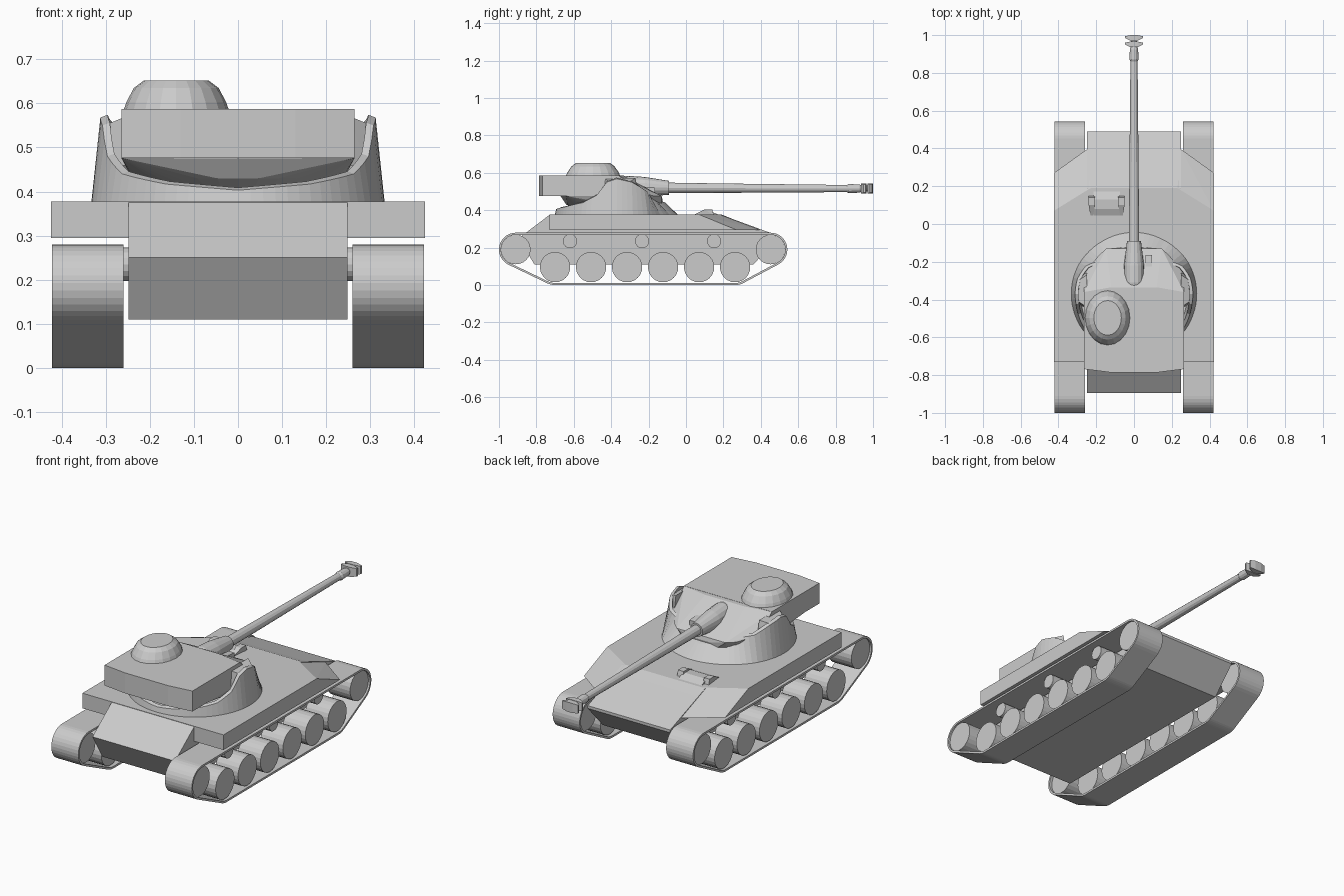
import bpy, bmesh
from math import sin, cos, radians, pi

if "Cube" in bpy.data.objects:
    bpy.data.objects.remove(bpy.data.objects["Cube"])


def finish(name, bm):
    bmesh.ops.recalc_face_normals(bm, faces=bm.faces)
    me = bpy.data.meshes.new(name)
    bm.to_mesh(me)
    bm.free()
    ob = bpy.data.objects.new(name, me)
    bpy.context.collection.objects.link(ob)
    return ob


def loft(name, rings, closed=False):
    """Skin a list of equal-length point rings; closed joins last to first."""
    bm = bmesh.new()
    rows = [[bm.verts.new(p) for p in r] for r in rings]
    n = len(rows[0])
    for a, b in zip(rows, rows[1:] + rows[:1] if closed else rows[1:]):
        for i in range(n):
            j = (i + 1) % n
            bm.faces.new((a[i], a[j], b[j], b[i]))
    if not closed:
        bm.faces.new(rows[0])
        bm.faces.new(rows[-1])
    return finish(name, bm)


def prism(name, profile, x0, x1):
    """Extrude a (y, z) profile along x."""
    return loft(name, [[(x, y, z) for y, z in profile] for x in (x0, x1)])


def hull(name, pts):
    bm = bmesh.new()
    for p in pts:
        bm.verts.new(p)
    res = bmesh.ops.convex_hull(bm, input=bm.verts)
    junk = {g for g in res["geom_interior"] + res["geom_unused"]
            if isinstance(g, bmesh.types.BMVert)}
    bmesh.ops.delete(bm, geom=list(junk), context='VERTS')
    bmesh.ops.dissolve_limit(bm, angle_limit=radians(1), verts=bm.verts, edges=bm.edges)
    return finish(name, bm)


def both(pts):
    return [(s * x, y, z) for x, y, z in pts for s in (1, -1)]


def arc(cy, cz, r, a0, a1, n):
    return [(cy + r * cos(radians(a0 + (a1 - a0) * i / n)),
             cz + r * sin(radians(a0 + (a1 - a0) * i / n))) for i in range(n + 1)]


def wheel(name, s, y, z, r, x0, x1, n=24):
    prism(name, arc(y, z, r, 0, 360, n)[:-1], s * x0, s * x1)


def ellipse(cx, cy, z, rx, ry, n=24):
    return [(cx + rx * cos(2 * pi * i / n), cy + ry * sin(2 * pi * i / n), z) for i in range(n)]


def tube(name, stations, n=12):
    """Round bar along y from (y, z centre, radius) stations."""
    loft(name, [[(r * cos(2 * pi * i / n), y, z + r * sin(2 * pi * i / n)) for i in range(n)]
                for y, z, r in stations])


# Hull tub and side sponsons
prism("hull", [(-.73, .375), (-.895, .25), (-.81, .11), (.36, .11), (.49, .25),
               (.49, .265), (.19, .375)], -.248, .248)
hull("sponsons", both([(.424, -.73, .377), (.424, .07, .377), (.23, .19, .377),
                       (.424, -.73, .295), (.424, .27, .295), (.25, .395, .295)]))

# Tracks, road wheels, end wheels and return rollers
ROAD = [-.70 + .1925 * i for i in range(6)]


def track_loop(t):
    return (arc(-.91, .19, .09 - t, 90, 244, 14) + arc(ROAD[0], .096, .096 - t, 244, 270, 4)
            + arc(ROAD[-1], .096, .096 - t, 270, 296, 4) + arc(.452, .19, .09 - t, 296, 450, 14))


for s, side in ((1, "right"), (-1, "left")):
    loft("track_" + side,
         [[(s * x, y, z) for y, z in track_loop(t)]
          for x, t in ((.26, 0), (.422, 0), (.422, .011), (.26, .011))], closed=True)
    for y in ROAD:
        wheel("road_wheel_" + side, s, y, .096, .081, .275, .412)
    for y in (-.91, .452):
        wheel("end_wheel_" + side, s, y, .19, .079, .275, .412)
    for y in (-.62, -.235, .15):
        wheel("return_roller_" + side, s, y, .235, .038, .24, .38, 16)

# Driver hatch with side periscopes
prism("driver_hatch", [(.03, .37), (.08, .392), (.13, .395), (.19, .37)], -.215, -.075)
for x in (-.22, -.07):
    d = .02 if x > -.1 else -.02
    hull("periscope", [(x, .03, .37), (x + d * .4, .03, .37), (x - d * .7, .15, .37),
                       (x + d, .15, .37), (x - d * .7, .10, .405), (x + d, .10, .405),
                       (x - d * .7, .14, .405), (x + d, .14, .405)])

# Lower turret: cone ring with raised side horns (angle from gun, radius, height)
RIM = [(0, .26, .44), (30, .24, .455), (45, .247, .485), (60, .295, .51), (75, .31, .55),
       (90, .312, .568), (100, .312, .55), (110, .315, .48), (125, .32, .44),
       (150, .325, .417), (180, .325, .403)]
CY = -.37


def rim(a):
    a = abs((a + 180) % 360 - 180)
    for (a0, r0, z0), (a1, r1, z1) in zip(RIM, RIM[1:]):
        if a <= a1:
            f = (a - a0) / (a1 - a0)
            return r0 + f * (r1 - r0), z0 + f * (z1 - z0)


outer, top, lip, inner = [], [], [], []
for i in range(72):
    a = i * 5
    r, z = rim(a)
    for ring, rad, h in ((outer, .333, .37), (top, r, z), (lip, r - .017, z + .006),
                         (inner, r - .03, .37)):
        ring.append((rad * sin(radians(a)), CY + rad * cos(radians(a)), h))
loft("turret_lower_ring", [outer, top, lip, inner], closed=True)

# Upper turret: round belly, sloped front and rear bustle
belly = []
for z, rx, ry in ((.395, .12, .14), (.408, .19, .21), (.43, .24, .265), (.475, .264, .295)):
    belly += ellipse(0, -.375, z, rx, ry, 32)
belly = [(x, min(y, -.13), z) for x, y, z in belly]
hull("turret_upper_body", belly + both([(.264, -.36, .586), (.264, -.64, .586),
                                        (.264, -.26, .50), (.06, -.125, .455),
                                        (.264, -.64, .476), (.12, -.335, .586)]))
bustle = [(.264, -.36), (.264, -.768), (.13, -.785), (-.13, -.785), (-.264, -.768), (-.264, -.36)]
loft("turret_bustle", [[(x, y, z) for x, y in bustle] for z in (.476, .587)])

# Pivot cheeks and the small gun port
for s in (1, -1):
    hull("pivot_cheek", [(s * x, y, z) for x, y, z in
                         [(.25, -.45, .46), (.25, -.25, .46), (.25, -.44, .572), (.25, -.27, .572),
                          (.296, -.42, .455), (.296, -.27, .455), (.296, -.41, .553),
                          (.296, -.30, .553)]])
prism("gun_port", [(-.26, .485), (-.26, .53), (-.165, .52), (-.165, .485)], .06, .095)

# Cupola
loft("cupola", [ellipse(-.14, -.497, z, rx, ry, 20) for z, rx, ry in
                ((.58, .121, .147), (.603, .113, .137), (.635, .096, .115), (.652, .073, .092))])

# Gun: mantlet, barrel, muzzle brake
tube("mantlet", [(-.36, .535, .04), (-.31, .53, .054), (-.22, .525, .053), (-.09, .52, .037)], 16)
tube("barrel", [(-.12, .52, .028), (.2, .518, .025), (.86, .516, .019), (.87, .516, .024),
                (.925, .516, .022), (.94, .516, .017), (.995, .516, .017)])
for y in (.952, .986):
    hull("muzzle_baffle", both([(.048, y + .008, z) for z in (.494, .538)]
                               + [(.046, y - .002, z) for z in (.494, .538)]
                               + [(.018, y + .014, z) for z in (.490, .542)]
                               + [(.018, y - .016, z) for z in (.490, .542)]))
